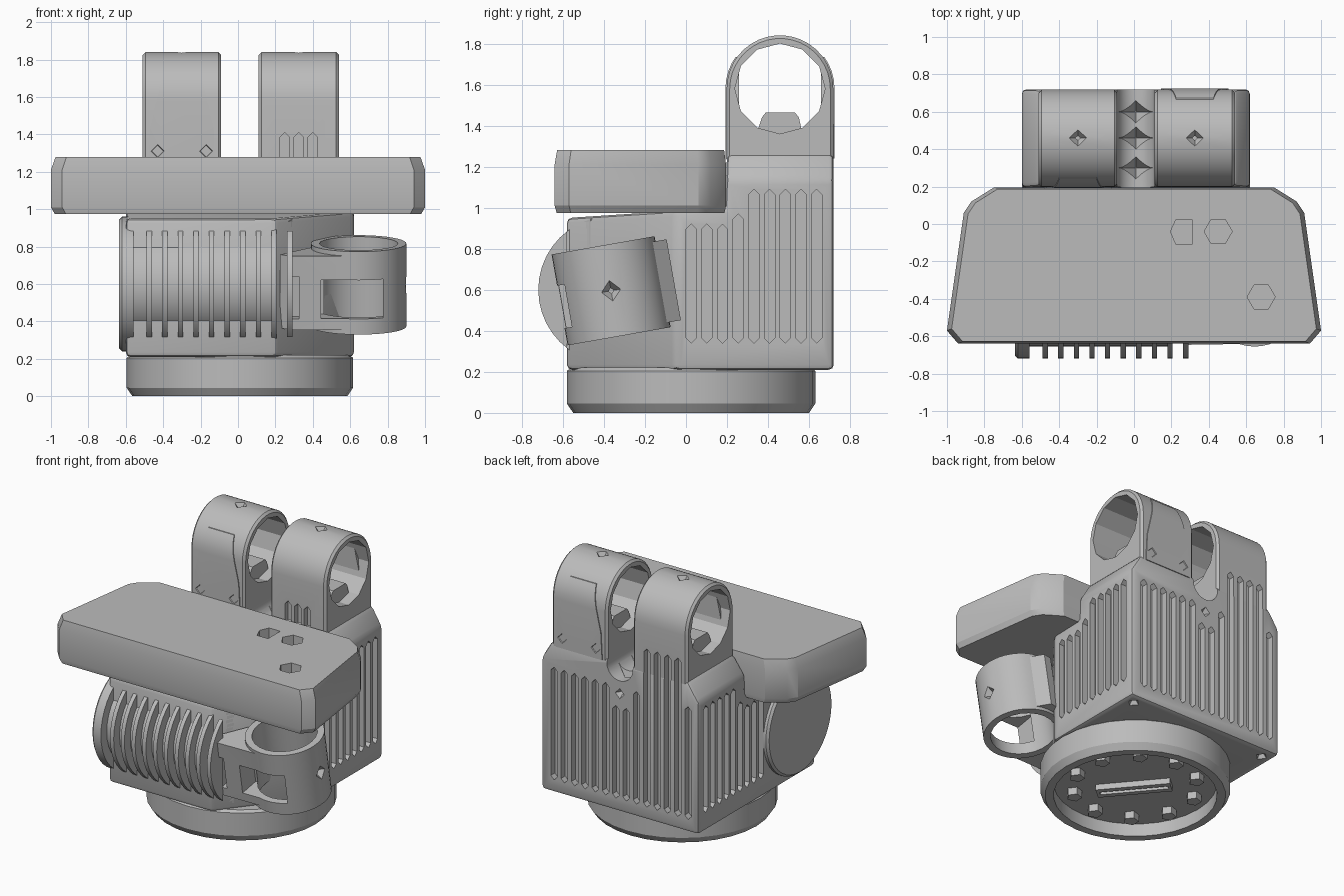
import bpy, bmesh, math
from mathutils import Matrix, Vector

if "Cube" in bpy.data.objects:
    bpy.data.objects.remove(bpy.data.objects["Cube"])

grey = bpy.data.materials.new("plain grey")
grey.use_nodes = True
grey.diffuse_color = (0.5, 0.5, 0.5, 1)
grey.node_tree.nodes["Principled BSDF"].inputs["Base Color"].default_value = (0.5, 0.5, 0.5, 1)


def place(axis, u, v, w):
    return {"x": Vector((w, u, v)), "y": Vector((u, w, v)), "z": Vector((u, v, w))}[axis]


def loft(bm, pts, axis, layers):
    """Stack scaled copies of an outline along an axis; layers = (offset, scale)."""
    cu = sum(p[0] for p in pts) / len(pts)
    cv = sum(p[1] for p in pts) / len(pts)
    rings = [[bm.verts.new(place(axis, cu + (u - cu) * s, cv + (v - cv) * s, w)) for u, v in pts]
             for w, s in layers]
    faces = [bm.faces.new(rings[0]), bm.faces.new(rings[-1])]
    n = len(pts)
    for a, b in zip(rings, rings[1:]):
        faces += [bm.faces.new((a[i], a[(i + 1) % n], b[(i + 1) % n], b[i])) for i in range(n)]
    bmesh.ops.recalc_face_normals(bm, faces=faces)


def circle(u, v, r, n=32, start=0.0, sweep=2 * math.pi):
    full = sweep > 6
    return [(u + r * math.cos(start + sweep * i / (n if full else n - 1)),
             v + r * math.sin(start + sweep * i / (n if full else n - 1))) for i in range(n)]


def rect(u0, u1, v0, v1):
    return [(u0, v0), (u1, v0), (u1, v1), (u0, v1)]


def slot(c, lo, hi, w=0.025):
    return [(c - w, lo + w), (c, lo), (c + w, lo + w), (c + w, hi - w), (c, hi), (c - w, hi - w)]


def make(name, *solids):
    bm = bmesh.new()
    for pts, axis, layers in solids:
        loft(bm, pts, axis, layers)
    me = bpy.data.meshes.new(name)
    bm.to_mesh(me)
    bm.free()
    me.materials.append(grey)
    ob = bpy.data.objects.new(name, me)
    bpy.context.collection.objects.link(ob)
    return ob


def solid(pts, axis, lo, hi, s0=1, s1=1):
    return (pts, axis, [(lo, s0), (hi, s1)])


def dent(axis, u, v, surface, inward, r=0.05):
    """Small four-sided pointed dent."""
    return solid(circle(u, v, r, 4), axis, surface - inward * 0.3, surface + inward, 1.3, 0.05)


def bake(ob):
    dg = bpy.context.evaluated_depsgraph_get()
    me = bpy.data.meshes.new_from_object(ob.evaluated_get(dg))
    ob.modifiers.clear()
    ob.data = me


def combine(ob, *solids, op="DIFFERENCE"):
    tool = make("cutter", *solids)
    tool.hide_render = True
    mod = ob.modifiers.new("cut", "BOOLEAN")
    mod.operation, mod.object, mod.solver = op, tool, "EXACT"
    bake(ob)
    bpy.data.objects.remove(tool)


def bevel(ob, width, segments=1):
    mod = ob.modifiers.new("bevel", "BEVEL")
    mod.width, mod.segments, mod.limit_method = width, segments, "ANGLE"
    bake(ob)


# Round base with a recessed underside
base = make("base", (circle(0.01, 0.025, 0.605, 32), "z", [(0, 0.95), (0.045, 1), (0.205, 1), (0.22, 0.97)]))
combine(base, solid(circle(0.01, 0.025, 0.52), "z", -0.1, 0.09))
for i in range(10):
    a = math.tau * (i + 0.5) / 10
    make("base_screw", solid(circle(0.01 + 0.4 * math.cos(a), 0.025 + 0.4 * math.sin(a), 0.05, 5), "z", 0.04, 0.1))
bar = make("base_bar", solid(rect(-0.24, 0.24, -0.05, 0.05), "z", 0.05, 0.1))
combine(bar, solid(rect(-0.22, 0.22, -0.015, 0.015), "z", 0, 0.08))
bar.data.transform(Matrix.Rotation(math.radians(130), 4, "Z"))

# Main body with a raised rear, sloped shoulders and a cut front corner
side = [(-0.58, 0.21), (0.72, 0.21), (0.72, 1.26), (0.2, 1.26), (0.19, 1.0), (-0.58, 0.95)]
body = make("body", solid(side, "x", -0.6, 0.62))
combine(body, solid([(0.2, -0.58), (0.62, -0.05), (0.8, -0.05), (0.8, -0.8), (0.2, -0.8)], "z", 0, 1.1),
        solid([(0.54, 1.27), (0.63, 1.12), (0.8, 1.12), (0.8, 1.4), (0.54, 1.4)], "y", 0, 1),
        solid([(-0.51, 1.27), (-0.61, 1.12), (-0.8, 1.12), (-0.8, 1.4), (-0.51, 1.4)], "y", 0, 1))
bevel(body, 0.025, 2)
combine(body, solid(circle(0.01, 1.23, 0.1, 16, math.pi, math.pi) + [(0.11, 1.5), (-0.09, 1.5)], "y", 0.1, 0.9))

# Twin towers with a cross bore
def tower_profile(r):
    return circle(0.458, 1.58, r, 20, 0, math.pi) + [(0.458 - r, 1.22), (0.458 + r, 1.22)]


towers = []
for name, x0, x1 in (("right_tower", -0.51, -0.09), ("left_tower", 0.11, 0.54)):
    ob = make(name, solid(tower_profile(0.26), "x", x0, x1))
    bevel(ob, 0.015)
    mid = (x0 + x1) / 2
    combine(ob, solid(circle(0.458, 1.58, 0.22, 12), "x", x0 - 0.1, x1 + 0.1))
    combine(ob, dent("z", mid, 0.46, 1.845, -0.06))
    towers.append(ob)
    make(name + "_key", solid([(0.34, 1.35), (0.57, 1.35), (0.55, 1.44), (0.53, 1.465), (0.39, 1.465), (0.37, 1.44)],
                              "x", mid - 0.14, mid + 0.14))
    # Tapered access panel: front of one tower, back of the other
    s = -1 if x0 < 0 else 1
    outline = [(-0.18, 1.24), (0.18, 1.24), (0.17, 1.43), (0.1, 1.735), (-0.1, 1.735), (-0.17, 1.43)]
    panel = make(name + "_panel", solid(tower_profile(0.266), "x", x0 + 0.01, x1 - 0.01))
    combine(panel, solid([(mid + u, v) for u, v in outline], "y", 0.458 + s * 0.2, 0.458 + s * 0.4), op="INTERSECT")
    combine(panel, *[dent("y", mid + u, 1.31, 0.458 + s * 0.266, -s * 0.05, 0.035) for u in (-0.13, 0.13)])

# Cooling slots on the sides, back and tower faces
slots = []
for i in range(9):
    y = 0.025 + 0.0765 * i
    top = (0.92, 0.92, 0.92, 0.97)[i] if i < 4 else 1.09
    slots += [solid(slot(y, 0.34, top), "x", 0.58, 0.7), solid(slot(y, 0.34, top), "x", -0.7, -0.56)]
combine(body, *slots)
back = []
for i in range(14):
    x = -0.52 + 0.08 * i
    top = 1.41 if -0.46 < x < -0.15 else 1.09 if abs(x) > 0.1 else 0.95
    back.append(solid(slot(x, 0.3, top), "y", 0.675, 0.8))
combine(body, *back)
combine(towers[0], *back)
combine(towers[1], *[solid(slot(x, 1.0, 1.41), "y", 0.1, 0.235) for x in (0.25, 0.325, 0.4)])
combine(body, *[dent("z", 0.01, y, 1.15, -0.12, 0.07) for y in (0.3, 0.46, 0.6)],
        dent("y", 0.01, 1.04, 0.72, -0.05, 0.035),
        *[dent("z", x, y, 0.21, 0.05, 0.04) for x in (-0.52, 0.54) for y in (0.0, 0.64)])

# Finned drum on the front
make("drum_core", solid(circle(-0.36, 0.6, 0.295), "x", -0.6, 0.2))
make("drum_cap", (circle(-0.36, 0.6, 0.36, 40), "x", [(-0.635, 0.96), (-0.62, 1), (-0.56, 1)]))
for i in range(10):
    x = -0.475 + 0.0835 * i
    fin = make("drum_fin", solid(circle(-0.36, 0.6, 0.36, 40), "x", x - 0.014, x + 0.014))
    combine(fin, solid(rect(-1, -0.5, 0, 1.2), "y", -1, 1)) if x < -0.5 else None
    if i == 9:
        combine(fin, solid([(0.2, -0.58), (0.62, -0.05), (0.62, -0.58)], "z", 0, 1.2))

# Wide top plate with chamfered rim and three hexagonal holes
outline = [(-0.94, -0.64), (-1, -0.57), (-0.91, 0.06), (-0.87, 0.12), (-0.75, 0.195),
           (0.75, 0.195), (0.87, 0.12), (0.91, 0.06), (1, -0.57), (0.94, -0.64)]
plate = make("top_plate", (outline, "z", [(0.975, 0.98), (1.01, 1), (1.21, 1), (1.28, 0.975)]))
combine(plate, *[solid(circle(x, y, 0.075, 6), "z", 1.2, 1.4) for x, y in ((0.45, -0.04), (0.68, -0.39))],
        solid([(0.31, -0.11), (0.31, 0.025), (0.225, 0.025), (0.195, -0.04), (0.225, -0.11)], "z", 1.2, 1.4))

# Tilted ring holder with bracket on the cut corner
holder = make("ring_holder", solid(circle(0, 0, 0.255, 40), "z", -0.225, 0.225))
combine(holder, solid([(-0.42, -0.2), (-0.36, -0.25), (-0.05, -0.245), (0.12, 0.2), (0.02, 0.31), (-0.04, 0.3)],
                      "z", -0.2, 0.2), op="UNION")
combine(holder, solid(circle(0, 0, 0.21, 24), "z", -0.4, 0.4))
combine(holder, solid(rect(-0.2, 0.13, -0.14, 0.07), "y", -0.5, -0.1),
        solid(rect(-0.36, -0.32, -0.14, 0.09), "y", -0.5, -0.18),
        dent("x", 0, 0, 0.255, -0.06))
holder.data.transform(Matrix.Translation((0.645, -0.365, 0.595)) @ Matrix.Rotation(math.radians(10), 4, "X"))

# Smooth the curved walls, keep edges crisp
for ob in bpy.context.collection.objects:
    if ob.type == "MESH" and grey.name in ob.data.materials:
        bpy.ops.object.select_all(action="DESELECT")
        ob.select_set(True)
        bpy.context.view_layer.objects.active = ob
        bpy.ops.object.shade_smooth_by_angle(angle=math.radians(25))
